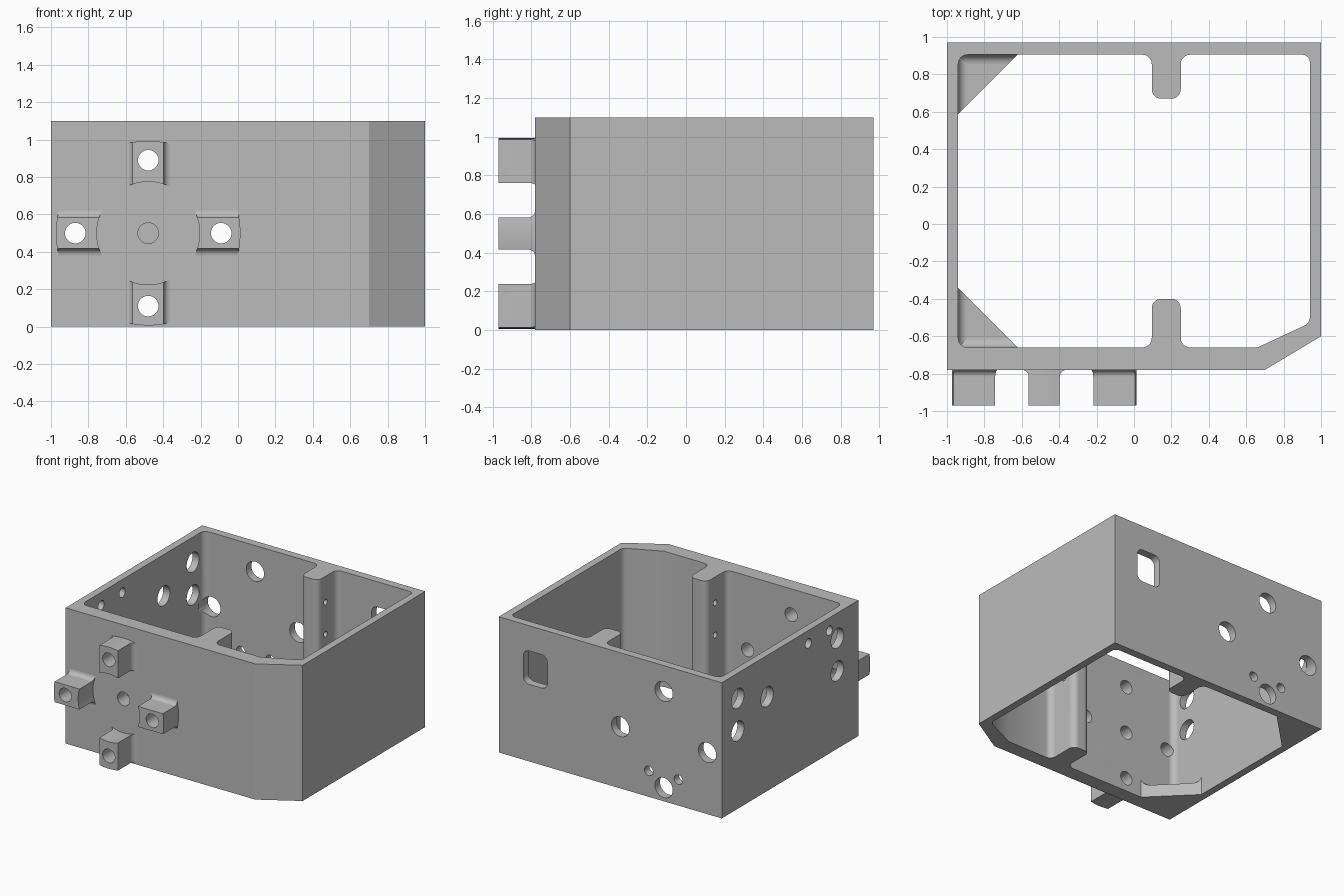
import bpy, bmesh
from math import sin, cos, pi, sqrt, tan
from mathutils import Matrix, Vector

if "Cube" in bpy.data.objects:
    bpy.data.objects.remove(bpy.data.objects["Cube"])

grey = bpy.data.materials.new("plain grey")
grey.diffuse_color = (0.5, 0.5, 0.5, 1)
grey.use_nodes = True
grey.node_tree.nodes["Principled BSDF"].inputs["Base Color"].default_value = grey.diffuse_color

H, FRONT, BACK = 1.1, -0.78, 0.97      # wall height, outer front and back planes
IN_L, IN_F, IN_B = -0.94, -0.66, 0.905  # inner wall planes
PORT = (-0.48, 0.5)                     # centre of the boss ring (x, z)


def add_object(name, bm):
    bmesh.ops.remove_doubles(bm, verts=bm.verts, dist=1e-5)
    bmesh.ops.recalc_face_normals(bm, faces=bm.faces)
    me = bpy.data.meshes.new(name)
    bm.to_mesh(me)
    bm.free()
    me.materials.append(grey)
    ob = bpy.data.objects.new(name, me)
    bpy.context.collection.objects.link(ob)
    return ob


def rounded(corners, n=6):
    """Polygon from (x, y, radius) corners with filleted vertices."""
    out = []
    for i, (x, y, r) in enumerate(corners):
        p = Vector((x, y))
        if r == 0:
            out.append(p)
            continue
        a = (Vector(corners[i - 1][:2]) - p).normalized()
        b = (Vector(corners[(i + 1) % len(corners)][:2]) - p).normalized()
        half = a.angle(b) / 2
        c = p + (a + b).normalized() * (r / sin(half))
        t0, t1 = p + a * (r / tan(half)) - c, p + b * (r / tan(half)) - c
        ang = t0.angle(t1)
        for k in range(n + 1):
            f = k / n
            out.append(c + (t0 * sin((1 - f) * ang) + t1 * sin(f * ang)) / sin(ang))
    return out


def prism(bm, pts, z0, z1, matrix=Matrix()):
    lo = [bm.verts.new(matrix @ Vector((p[0], p[1], z0))) for p in pts]
    hi = [bm.verts.new(matrix @ Vector((p[0], p[1], z1))) for p in pts]
    bm.faces.new(lo)
    bm.faces.new(hi)
    for i in range(len(lo)):
        j = (i + 1) % len(lo)
        bm.faces.new((lo[i], lo[j], hi[j], hi[i]))


def columns(bm, cols):
    """Solid from a row of four-cornered sections."""
    rings = [[bm.verts.new(p) for p in c] for c in cols]
    for a, b in zip(rings, rings[1:]):
        for i in range(4):
            j = (i + 1) % 4
            bm.faces.new((a[i], a[j], b[j], b[i]))
    bm.faces.new(rings[0])
    bm.faces.new(rings[-1])


def bore(bm, p, axis, length, r):
    rot = Matrix.Rotation(pi / 2, 4, 'X' if axis == 'Y' else 'Y')
    bmesh.ops.create_cone(bm, cap_ends=True, segments=32, radius1=r, radius2=r,
                          depth=length, matrix=Matrix.Translation(p) @ rot)


def cut(ob, cutter):
    m = ob.modifiers.new("cut", 'BOOLEAN')
    m.operation, m.solver, m.object = 'DIFFERENCE', 'EXACT', cutter
    dg = bpy.context.evaluated_depsgraph_get()
    me = bpy.data.meshes.new_from_object(ob.evaluated_get(dg))
    ob.modifiers.clear()
    ob.data = me


# Housing wall with a clipped front right corner
bm = bmesh.new()
prism(bm, [(-1, FRONT), (0.7, FRONT), (1, -0.6), (1, BACK), (-1, BACK)], 0, H)
housing = add_object("housing", bm)

# Cavity, leaving a rib in front and back
bm = bmesh.new()
R = 0.05
prism(bm, rounded([
    (IN_L, IN_F, R), (0.095, IN_F, R), (0.095, -0.4, R), (0.25, -0.4, R),
    (0.25, IN_F, R), (0.66, IN_F, 0), (0.94, -0.53, R), (0.94, IN_B, 0.04),
    (0.25, IN_B, R), (0.25, 0.67, R), (0.095, 0.67, R), (0.095, IN_B, R),
    (IN_L, IN_B, R)]), -0.1, H + 0.1)
cavity = add_object("cavity_cutter", bm)
cut(housing, cavity)

# Four bosses around the port, with arc-shaped ends and flared feet
W, F, TALL, RI, RO = 0.083, 0.037, 0.19, 0.275, 0.493
side = [(-W - F + F * sin(a), F - F * cos(a)) for a in [k * pi / 12 for k in range(7)]]
profile = side + [(-W + W * k / 4, TALL) for k in range(9)]
profile += [(-t, h) for t, h in reversed(side)]
bm = bmesh.new()
for q in range(4):
    c, s = round(cos(q * pi / 2)), round(sin(q * pi / 2))

    def place(rad, t, h):
        return (PORT[0] + c * rad - s * t, FRONT - h, PORT[1] + s * rad + c * t)

    cols = []
    for t, h in profile:
        i, o = sqrt(RI * RI - t * t), sqrt(RO * RO - t * t)
        cols.append([place(i, t, -0.01), place(i, t, h), place(o, t, h), place(o, t, -0.01)])
    columns(bm, cols)
bosses = add_object("port_bosses", bm)

# Round holes and the slot
bm = bmesh.new()
D = 0.39
ring = [(PORT[0] + D, PORT[1]), (PORT[0] - D, PORT[1]),
        (PORT[0], PORT[1] + D), (PORT[0], PORT[1] - D)]
for x, z in ring + [PORT]:                       # front wall
    bore(bm, (x, -0.8, z), 'Y', 0.5, 0.055)
for x, z in ring:                                # back wall
    bore(bm, (x, 0.94, z), 'Y', 0.2, 0.08)
for x in (-0.345, -0.61):
    bore(bm, (x, 0.94, 0.21), 'Y', 0.2, 0.038)
for y, z, r in [(0.765, 0.895, 0.08), (0.765, 0.63, 0.08), (0.39, 0.765, 0.08),
                (-0.51, 0.895, 0.08), (-0.51, 0.63, 0.08),
                (-0.14, 0.995, 0.038), (-0.41, 0.995, 0.038)]:   # left wall
    bore(bm, (-0.97, y, z), 'X', 0.2, r)
for y in (-0.51, 0.765):                         # through the ribs
    for z in (0.63, 0.89):
        bore(bm, (0.175, y, z), 'X', 0.3, 0.023)
prism(bm, rounded([(0.565, 0.625, R), (0.78, 0.625, R), (0.78, 0.895, R), (0.565, 0.895, R)]),
      -1.1, -0.8, Matrix.Rotation(pi / 2, 4, 'X'))
holes = add_object("hole_cutter", bm)
cut(housing, holes)
cut(bosses, holes)
for ob in (cavity, holes):
    bpy.data.objects.remove(ob)

# Corner gussets on the left: a low plate with a fillet up each wall
T, L = 0.1, 0.317
parts = [housing, bosses]
for name, y0, d in (("front_gusset", IN_F, 1), ("back_gusset", IN_B, -1)):
    bm = bmesh.new()
    prism(bm, [(IN_L, y0), (IN_L + L, y0), (IN_L, y0 + d * L)], 0, T)
    for along_x in (True, False):
        cols = []
        for k in range(7):
            a = k * pi / 12
            off, top = R - R * sin(a), T + R - R * cos(a) + 0.0005
            quad = []
            for u, z in ((0, T), (0, top), (L - off, top), (L - off, T)):
                px, py = (u, off) if along_x else (off, u)
                quad.append((IN_L + px, y0 + d * py, z))
            cols.append(quad)
        columns(bm, cols)
    parts.append(add_object(name, bm))

# Smooth bores and fillets, crisp edges
for ob in parts:
    bpy.ops.object.select_all(action='DESELECT')
    ob.select_set(True)
    bpy.context.view_layer.objects.active = ob
    bpy.ops.object.shade_smooth_by_angle(angle=pi / 6)
    wn = ob.modifiers.new("flat_walls", 'WEIGHTED_NORMAL')
    wn.keep_sharp = True
